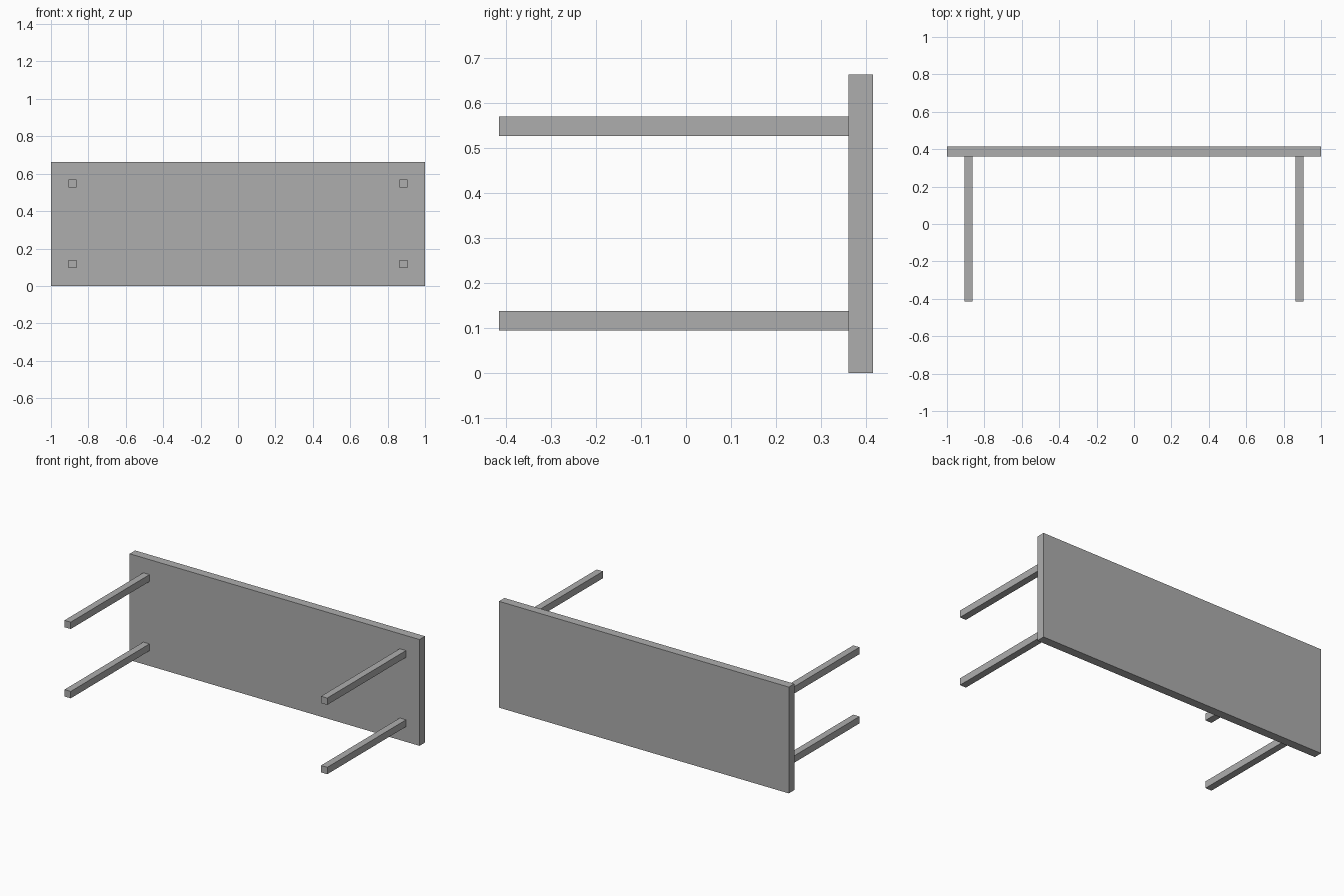
import bpy

cube = bpy.data.objects.get("Cube")
if cube:
    bpy.data.objects.remove(cube, do_unlink=True)

# Single plain grey
GREY = (0.42, 0.42, 0.42, 1.0)
grey = bpy.data.materials.new("plain grey")
grey.use_nodes = True
grey.diffuse_color = GREY
grey.node_tree.nodes["Principled BSDF"].inputs["Base Color"].default_value = GREY


def box(name, low, high):
    """Axis-aligned box between two opposite corners."""
    centre = [(a + b) / 2 for a, b in zip(low, high)]
    bpy.ops.mesh.primitive_cube_add(size=1, location=centre)
    obj = bpy.context.object
    obj.name = name
    obj.scale = [b - a for a, b in zip(low, high)]
    bpy.ops.object.transform_apply(location=False, rotation=False, scale=True)
    obj.data.materials.append(grey)
    return obj


FRONT, BACK = -0.415, 0.415
BOARD_FRONT = 0.361
HEIGHT = 0.663
HALF_LEG = 0.0215

# Table top standing on its long edge
box("table_top", (-1, BOARD_FRONT, 0), (1, BACK, HEIGHT))

# Four square legs reaching forward from the underside
for side, x in (("left", 0.885), ("right", -0.885)):
    for level, z in (("lower", 0.116), ("upper", HEIGHT - 0.115)):
        box(f"{level}_{side}_leg",
            (x - HALF_LEG, FRONT, z - HALF_LEG),
            (x + HALF_LEG, BOARD_FRONT, z + HALF_LEG))
